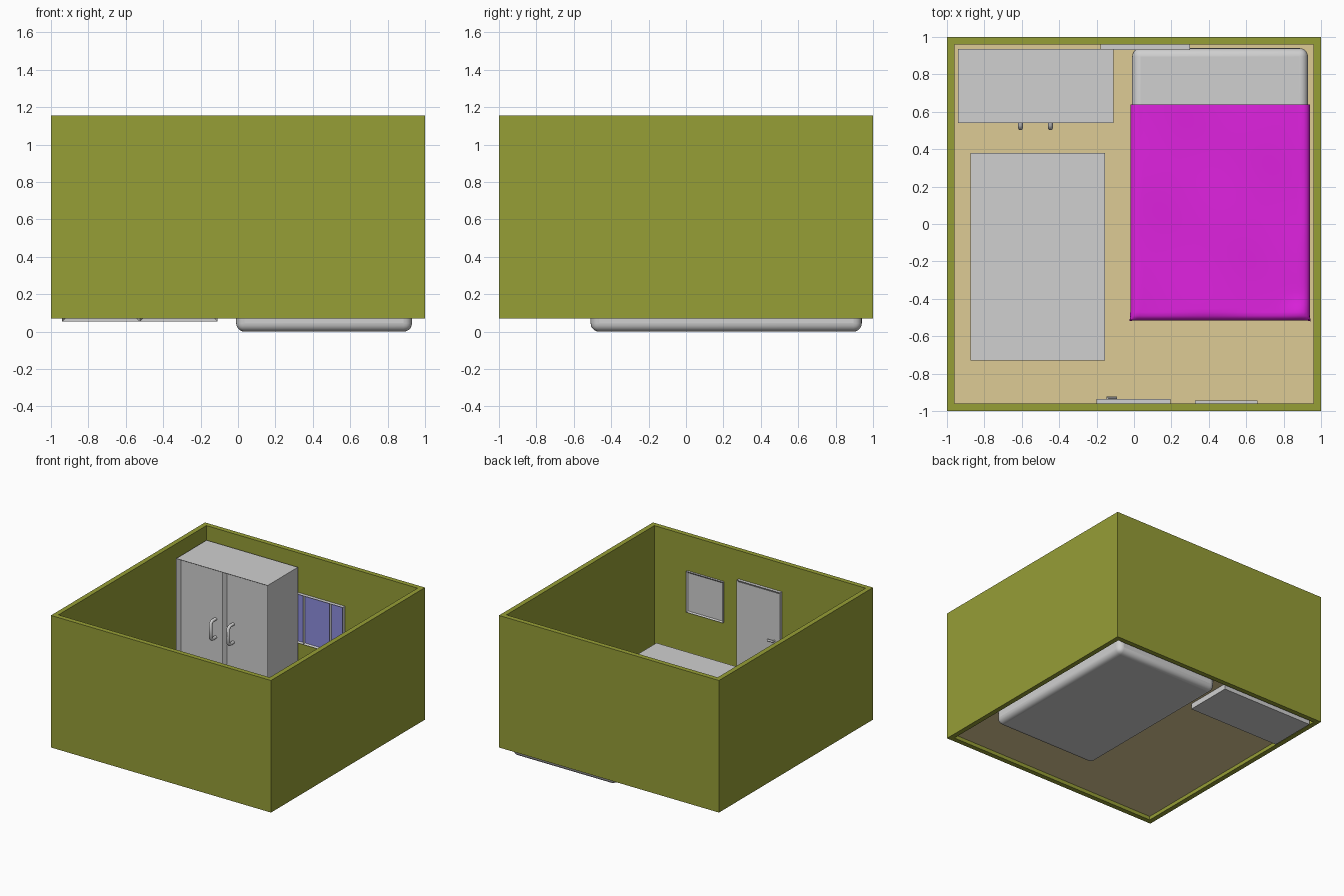
import bpy, bmesh, math
from mathutils import Vector

if "Cube" in bpy.data.objects:
    bpy.data.objects.remove(bpy.data.objects["Cube"])


def material(name, rgb):
    m = bpy.data.materials.new(name)
    m.diffuse_color = (*rgb, 1)
    m.use_nodes = True
    m.node_tree.nodes["Principled BSDF"].inputs["Base Color"].default_value = m.diffuse_color
    return m


OLIVE = material("olive_wall", (0.305, 0.342, 0.037))
TAN = material("tan_floor", (0.73, 0.60, 0.30))
GREY = material("light_grey", (0.63, 0.63, 0.63))
MAGENTA = material("magenta_cloth", (0.74, 0.016, 0.74))
BLUE = material("blue_glass", (0.27, 0.27, 0.73))


def finish(name, bm, *mats):
    me = bpy.data.meshes.new(name)
    bm.to_mesh(me)
    bm.free()
    ob = bpy.data.objects.new(name, me)
    bpy.context.collection.objects.link(ob)
    for m in mats:
        me.materials.append(m)
    return ob


def box_bm(x, y, z):
    bm = bmesh.new()
    bmesh.ops.create_cube(bm, size=1)
    for v in bm.verts:
        v.co = [r[0] if c < 0 else r[1] for c, r in zip(v.co, (x, y, z))]
    return bm


def box(name, x, y, z, mat):
    return finish(name, box_bm(x, y, z), mat)


def framed(name, x, y, z, facing, border, depth, cuts=(), panel=None):
    """Box whose front (facing -y or +y) is split at the cuts into recessed panels."""
    bm = box_bm(x, y, z)
    for c in cuts:
        bmesh.ops.bisect_plane(bm, geom=bm.verts[:] + bm.edges[:] + bm.faces[:],
                               plane_co=(c, 0, 0), plane_no=(1, 0, 0))
    bm.normal_update()
    fronts = [f for f in bm.faces if f.normal.y * facing > 0.9]
    bmesh.ops.inset_individual(bm, faces=fronts, thickness=border, depth=-depth)
    if panel:
        for f in fronts:
            f.material_index = 1
    return finish(name, bm, GREY, *([panel] if panel else []))


def smooth(ob):
    bpy.ops.object.select_all(action='DESELECT')
    ob.select_set(True)
    bpy.context.view_layer.objects.active = ob
    bpy.ops.object.shade_smooth_by_angle(angle=math.radians(40))


def tube(name, pts, radius):
    cu = bpy.data.curves.new(name, 'CURVE')
    cu.dimensions = '3D'
    cu.bevel_depth, cu.bevel_resolution, cu.use_fill_caps = radius, 3, True
    sp = cu.splines.new('POLY')
    sp.points.add(len(pts) - 1)
    for p, co in zip(sp.points, pts):
        p.co = (*co, 1)
    cu.materials.append(GREY)
    ob = bpy.data.objects.new(name, cu)
    bpy.context.collection.objects.link(ob)
    bpy.ops.object.select_all(action='DESELECT')
    ob.select_set(True)
    bpy.context.view_layer.objects.active = ob
    bpy.ops.object.convert(target='MESH')
    smooth(bpy.context.view_layer.objects.active)


# Walls: open tube thickened inwards
bm = box_bm((-1, 1), (-1, 1), (0.07, 1.155))
bm.normal_update()
bmesh.ops.delete(bm, geom=[f for f in bm.faces if abs(f.normal.z) > 0.9], context='FACES')
walls = finish("walls", bm, OLIVE)
mod = walls.modifiers.new("thickness", 'SOLIDIFY')
mod.thickness, mod.offset, mod.use_even_offset = 0.04, -1, True

# Floor sheet and rug
box("floor", (-0.998, 0.998), (-0.998, 0.998), (0.1, 0.105), TAN)
box("rug", (-0.875, -0.155), (-0.73, 0.38), (0.105, 0.118), GREY)

# Wardrobe with two recessed doors and pull handles
framed("wardrobe", (-0.94, -0.11), (0.54, 0.935), (0.055, 1.05), -1, 0.03, 0.035, cuts=(-0.525,))
for side, hx in (("left", -0.607), ("right", -0.447)):
    tube("wardrobe_handle_" + side,
         [(hx, 0.575, 0.63), (hx, 0.53, 0.63), (hx, 0.513, 0.615),
          (hx, 0.513, 0.495), (hx, 0.53, 0.48), (hx, 0.575, 0.48)], 0.013)

# Window, door and wall picture
framed("window", (-0.18, 0.30), (0.93, 0.962), (0.43, 0.83), -1, 0.012, 0.015,
       cuts=(-0.06, 0.18), panel=BLUE)
framed("door", (-0.2, 0.195), (-0.962, -0.935), (0.105, 0.922), 1, 0.028, 0.012)
framed("picture_frame", (0.325, 0.66), (-0.962, -0.943), (0.53, 0.866), 1, 0.016, 0.008)
tube("door_handle", [(-0.14, -0.955, 0.507), (-0.14, -0.93, 0.507), (-0.09, -0.93, 0.507)], 0.009)

# Bed: rounded block
bed = box("bed", (-0.01, 0.93), (-0.51, 0.94), (0.0, 0.285), GREY)
mod = bed.modifiers.new("rounding", 'BEVEL')
mod.width, mod.segments = 0.045, 5
smooth(bed)

# Blanket: a sheet draped over both sides and the foot of the bed
R, TOP, DROP = 0.035, 0.296, 0.15
CX, HALF, FOOT, HEAD = 0.46, 0.445, -0.48, 0.64


def drape(t):
    """Outward and downward travel for cloth hanging t past the start of the edge."""
    if t <= 0:
        return 0, 0
    a = min(t / R, math.pi / 2)
    return R * math.sin(a), R * (1 - math.cos(a)) + max(0, t - R * math.pi / 2)


bm = bmesh.new()
NU, NV = 64, 64
bmesh.ops.create_grid(bm, x_segments=NU, y_segments=NV, size=1)
for v in bm.verts:
    s = v.co.x * (HALF + DROP)
    q = HEAD - (1 - v.co.y) / 2 * (HEAD - FOOT + DROP)
    tx, ty = abs(s) - HALF, FOOT - q
    ox, dx = drape(tx)
    oy, dy = drape(ty)
    both = max(0, min(tx, ty))
    flare = 0.09 * both
    sign = 1 if s > 0 else -1
    x = CX + sign * (min(abs(s), HALF) + ox + flare)
    y = max(q, FOOT) - oy - flare
    # soft creases on top, a raised fold near one foot corner
    z = TOP - max(dx, dy)
    if tx < 0 and ty < 0:
        z += 0.003 * math.sin(9 * x + 4 * y) * math.sin(7 * y - 3 * x)
    z += 0.018 * math.exp(-((x - 0.88) ** 2 + (y + 0.48) ** 2) / 0.004)
    v.co = Vector((x, y, z))
smooth(finish("blanket", bm, MAGENTA))
